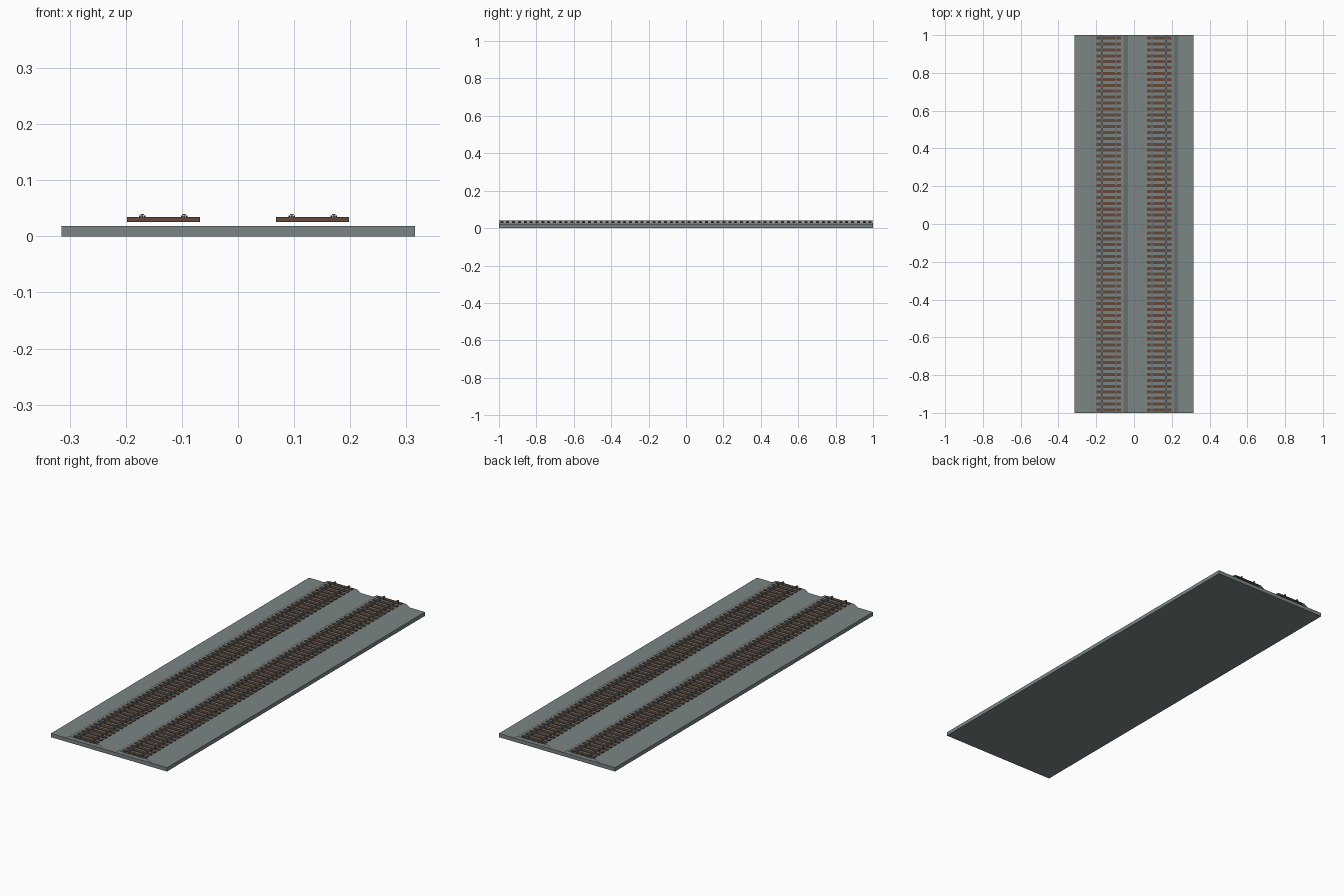
import bpy, bmesh

if "Cube" in bpy.data.objects:
    bpy.data.objects.remove(bpy.data.objects["Cube"])

def material(name, color):
    m = bpy.data.materials.new(name)
    m.diffuse_color = (*color, 1)
    m.use_nodes = True
    m.node_tree.nodes["Principled BSDF"].inputs["Base Color"].default_value = m.diffuse_color
    return m

GRAVEL = material("grey gravel", (0.20, 0.235, 0.235))
WOOD = material("brown wood", (0.13, 0.065, 0.04))
STEEL = material("grey steel", (0.16, 0.18, 0.19))
IRON = material("dark iron", (0.03, 0.03, 0.03))

def finish(name, bm, mat):
    me = bpy.data.meshes.new(name)
    bm.to_mesh(me)
    bm.free()
    me.materials.append(mat)
    ob = bpy.data.objects.new(name, me)
    bpy.context.collection.objects.link(ob)
    return ob

def add_box(bm, x0, x1, y0, y1, z0, z1):
    vs = bmesh.ops.create_cube(bm, size=1)["verts"]
    for v in vs:
        v.co.x = x1 if v.co.x > 0 else x0
        v.co.y = y1 if v.co.y > 0 else y0
        v.co.z = z1 if v.co.z > 0 else z0

def extrude_profile(name, pts, mat, closed=True):
    """Sweep an x/z profile along the whole length."""
    bm = bmesh.new()
    ends = [[bm.verts.new((x, y, z)) for x, z in pts] for y in (-1, 1)]
    a, b = ends
    n = len(pts)
    for i in range(n if closed else n - 1):
        j = (i + 1) % n
        bm.faces.new((a[i], a[j], b[j], b[i]))
    if closed:
        bm.faces.new(a[::-1])
        bm.faces.new(b)
        bmesh.ops.recalc_face_normals(bm, faces=bm.faces)
    return finish(name, bm, mat)

# Ground slab
bm = bmesh.new()
add_box(bm, -0.315, 0.315, -1, 1, 0, 0.0185)
finish("ground_slab", bm, GRAVEL)

COUNT = 64
PITCH = 2 / COUNT
for side, cx in (("left", -0.133), ("right", 0.133)):
    # Raised gravel bed, an open sheet
    bed = [(-0.100, 0.0185), (-0.078, 0.031), (0.078, 0.031), (0.100, 0.0185)]
    extrude_profile(side + "_gravel_bed", [(cx + x, z) for x, z in bed], GRAVEL, False)

    # Sleepers and rail clips
    sleepers, clips = bmesh.new(), bmesh.new()
    for i in range(COUNT):
        y = -1 + PITCH * (i + 0.5)
        add_box(sleepers, cx - 0.065, cx + 0.065, y - 0.008, y + 0.008, 0.026, 0.0345)
        for r in (-0.0375, 0.0375):
            for s in (-0.0045, 0.0045):
                x = cx + r + s
                add_box(clips, x - 0.0013, x + 0.0013, y - 0.003, y + 0.003, 0.0345, 0.037)
    finish(side + "_sleepers", sleepers, WOOD)
    finish(side + "_rail_clips", clips, IRON)

    # Rails with foot, web and head
    half = [(0.005, 0.0342), (0.005, 0.0352), (0.0012, 0.0358),
            (0.0012, 0.0374), (0.003, 0.0378), (0.003, 0.0395)]
    prof = half + [(-x, z) for x, z in reversed(half)]
    for r, tag in ((-0.0375, "a"), (0.0375, "b")):
        extrude_profile(f"{side}_rail_{tag}", [(cx + r + x, z) for x, z in prof], STEEL)
